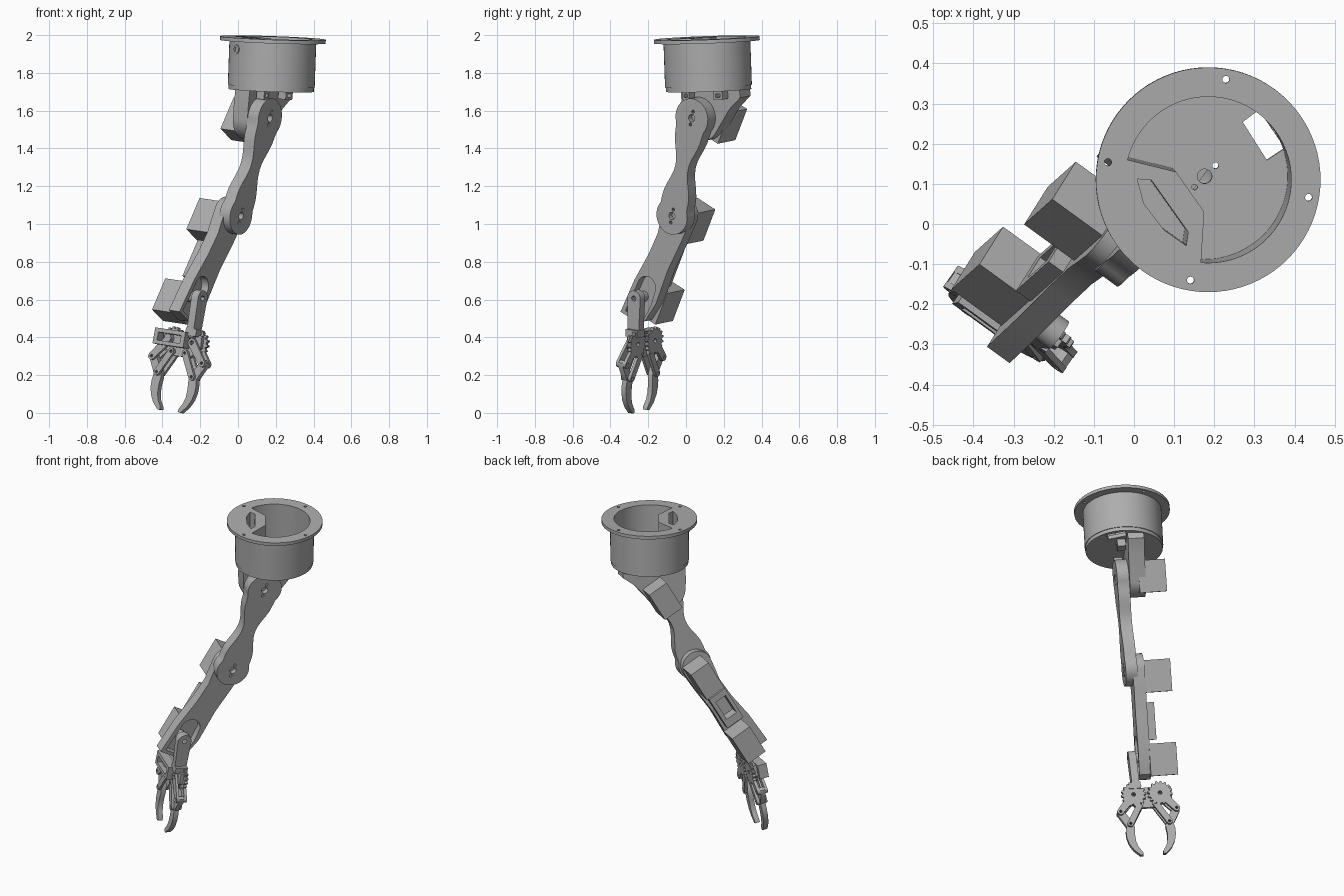
import bpy, bmesh, math
from mathutils import Vector, Matrix

if "Cube" in bpy.data.objects:
    bpy.data.objects.remove(bpy.data.objects["Cube"])

grey = bpy.data.materials.new("plain grey")
grey.diffuse_color = (0.42, 0.42, 0.42, 1)
grey.use_nodes = True
grey.node_tree.nodes["Principled BSDF"].inputs["Base Color"].default_value = grey.diffuse_color


# ---------- helpers ----------
def frame(o, x, y, n):
    m = Matrix((x, y, n)).transposed().to_4x4()
    m.translation = o
    return m


def circle(cx, cy, r, n=24):
    return arc(cx, cy, r, 0, 360 - 360 / n, n)


def arc(cx, cy, r, a0, a1, n=16):
    return [(cx + r * math.cos(math.radians(a0 + (a1 - a0) * i / (n - 1))),
             cy + r * math.sin(math.radians(a0 + (a1 - a0) * i / (n - 1)))) for i in range(n)]


def rect(x0, x1, y0, y1):
    return [(x0, y0), (x1, y0), (x1, y1), (x0, y1)]


def stadium(p, q, r, r2=None):
    a = math.degrees(math.atan2(q[1] - p[1], q[0] - p[0]))
    return arc(*p, r, a + 90, a + 270, 12) + arc(*q, r2 or r, a - 90, a + 90, 12)


def plate(name, fr, t0, t1, outline, *holes):
    """Flat profile with holes, thick from t0 to t1 along the frame normal."""
    cu = bpy.data.curves.new(name, 'CURVE')
    cu.dimensions = '2D'
    cu.fill_mode = 'BOTH'
    cu.extrude = (t1 - t0) / 2
    for loop in (outline,) + holes:
        s = cu.splines.new('POLY')
        s.points.add(len(loop) - 1)
        for p, c in zip(s.points, loop):
            p.co = (c[0], c[1], 0, 1)
        s.use_cyclic_u = True
    tmp = bpy.data.objects.new(name + "_tmp", cu)
    bpy.context.collection.objects.link(tmp)
    ev = tmp.evaluated_get(bpy.context.evaluated_depsgraph_get())
    me = bpy.data.meshes.new_from_object(ev)
    bpy.data.objects.remove(tmp)
    bm = bmesh.new()
    bm.from_mesh(me)
    bm.transform(fr @ Matrix.Translation((0, 0, (t0 + t1) / 2)))
    bmesh.ops.remove_doubles(bm, verts=bm.verts, dist=1e-5)
    bmesh.ops.recalc_face_normals(bm, faces=bm.faces)
    bm.to_mesh(me)
    bm.free()
    me.name = name
    me.materials.clear()
    me.materials.append(grey)
    ob = bpy.data.objects.new(name, me)
    bpy.context.collection.objects.link(ob)
    return ob


# ---------- base drum, slightly tilted ----------
N = Vector((0.035, -0.035, 1)).normalized()
X = (Vector((1, 0, 0)) - N * N.x).normalized()
base = frame(Vector((0.185, 0.11, 1.985)), X, N.cross(X), N)
pocket = arc(0, 0, 0.207, 166, -95, 64) + [(-0.01, -0.08), (-0.08, 0.02)]
window = [(-0.177, 0.002), (-0.142, 0), (-0.05, -0.13), (-0.055, -0.164), (-0.11, -0.125), (-0.16, -0.06)]
bolts = [circle(0.254 * math.cos(a), 0.254 * math.sin(a), 0.009, 12)
         for a in (math.radians(80 + 90 * i) for i in range(4))]
plate("drum_flange", base, -0.02, 0, circle(0, 0, 0.28, 80), pocket, window, *bolts)
plate("drum_wall", base, -0.255, -0.02, circle(0, 0, 0.23, 80), pocket, window)
plate("drum_floor", base, -0.278, -0.255, circle(0, 0, 0.226, 80),
      circle(0, 0, 0.018), circle(0.027, 0.027, 0.008, 12), circle(-0.025, -0.027, 0.007, 12),
      [(0.095, 0.135), (0.135, 0.165), (0.2, 0.07), (0.155, 0.04)])
# screw on the drum wall
r = Vector((-0.19, -0.126, 0)).normalized()
plate("drum_screw", frame(base.translation + Vector((0, 0, -0.06)), Vector((-r.y, r.x, 0)), Vector((0, 0, 1)), r),
      0.215, 0.234, circle(0, 0, 0.024), circle(0, 0, 0.013, 12))

# ---------- arm frames ----------
V = Vector((0.8, -0.58, -0.12)).normalized()          # sideways, joint axis
W = (Vector((0, 0, 1)) - V * V.z).normalized()        # up in the arm plane
F = V.cross(W)                                        # forward in the arm plane


def lean(deg):
    a = math.radians(deg)
    return math.sin(a) * F - math.cos(a) * W, math.cos(a) * F + math.sin(a) * W


shoulder = Vector((0.17, 0.03, 1.56))
elbow = Vector((0.03, -0.085, 1.04))
D, M = lean(29)
wrist = elbow + 0.49 * D

# cable clips under the drum
for i, (x, y, s) in enumerate([(0.135, 0.01, 0.022), (0.255, 0.18, 0.03)]):
    plate(f"drum_clip_{i}", frame(Vector((x, y, 1.68)), F, W, V), -0.03, 0.02,
          rect(-s, s, -0.02, 0.035), rect(-s / 2, s / 2, -0.009, 0.01))

# ---------- shoulder bracket ----------
plate("shoulder_bracket", frame(shoulder, F, W, V), -0.165, -0.07,
      [(0.11, 0.155), (0.11, 0.03)] + arc(-0.01, -0.015, 0.115, 0, -135, 20)
      + [(-0.2, 0.04), (-0.275, 0.1), (-0.275, 0.155)])

# ---------- upper arm ----------
A = (elbow - shoulder).normalized()
A = (A - V * A.dot(V)).normalized()
L = 0.55
waist = [(0.09 + 0.37 * i / 12, 0.064 + 0.022 * math.cos(2 * math.pi * i / 12)) for i in range(13)]
outline = (arc(0, 0, 0.105, 60, 300, 28) + [(x, -y) for x, y in waist]
           + arc(L, 0, 0.1, -120, 120, 28) + waist[::-1])
joint_holes = []
for c in (0, L):
    joint_holes += [circle(c, 0, 0.02, 16), circle(c - 0.036, 0, 0.009, 10), circle(c + 0.036, 0, 0.009, 10)]
upper = frame(shoulder, A, A.cross(V), V)
plate("upper_arm", upper, -0.03, 0, outline, *joint_holes)
plate("upper_arm_inner", upper, -0.07, -0.03, outline)

# ---------- forearm ----------
fore = frame(elbow, D, M, V)
prof = arc(0, 0, 0.09, 80, 270, 24) + [
    (0.12, -0.085), (0.3, -0.07), (0.5, -0.075), (0.62, -0.05), (0.65, 0.0), (0.65, 0.11),
    (0.45, 0.1), (0.28, 0.075), (0.15, 0.068), (0.08, 0.08)]
slot = [(0.63, -0.015), (0.63, 0.085), (0.47, 0.075)] + arc(0.45, 0.015, 0.06, 90, 250, 12) + [(0.52, -0.05), (0.6, -0.04)]
plate("forearm_outer", fore, -0.105, -0.06, prof, slot)
plate("forearm_web", fore, -0.13, -0.105, prof, rect(0.24, 0.37, -0.03, 0.04))
plate("forearm_frame", fore, -0.175, -0.13, rect(0.2, 0.42, -0.055, 0.06), rect(0.24, 0.37, -0.03, 0.04))

# ---------- joint motors ----------
for name, o, d0, m0 in [("shoulder", shoulder, -0.09, -0.132),
                        ("elbow", elbow, -0.047, -0.079), ("wrist", wrist, -0.047, -0.079)]:
    plate(name + "_motor", frame(o, D, M, V), -0.285, -0.125, rect(d0, d0 + 0.19, m0, m0 + 0.126))

# ---------- wrist bracket ----------
wf = frame(wrist, F, W, V)
plate("wrist_bracket", wf, -0.055, -0.01, stadium((0.045, -0.01), (0.065, -0.2), 0.042, 0.035),
      circle(0.045, -0.01, 0.014, 12))
plate("wrist_shaft", wf, -0.115, -0.05, circle(0.045, -0.01, 0.028))

# ---------- gripper ----------
G, GN = lean(8)
hand = frame(Vector((-0.295, -0.24, 0.378)), V, G, GN)
plate("palm", hand, -0.02, 0.0,
      [(-0.12, -0.045), (0.12, -0.045), (0.125, 0.02), (0.065, 0.08), (-0.065, 0.08), (-0.125, 0.02)],
      circle(0.078, 0, 0.012, 12), circle(-0.078, 0, 0.012, 12))
plate("servo_frame", hand, 0.0, 0.055, rect(-0.15, 0.05, -0.05, 0.035), rect(-0.125, 0.025, -0.028, 0.015))
plate("servo_disc", hand, 0.0, 0.03, circle(-0.078, -0.006, 0.022))
plate("palm_mount", hand, -0.045, 0.03, rect(0.03, 0.1, -0.075, -0.035))

for side, s in (("right", 1), ("left", -1)):
    def mir(pts):
        return [(s * x, y) for x, y in pts]
    gc, outer, inner, low = (0.078, 0), (0.165, 0.10), (0.045, 0.06), (0.115, 0.18)
    # toothed gear
    teeth = []
    for i in range(64):
        a = 2 * math.pi * (i + 0.5 * (s < 0) * 2) / 64
        rr = 0.074 if i % 4 < 2 else 0.062
        teeth.append((gc[0] + rr * math.cos(a), rr * math.sin(a)))
    plate(side + "_gear", hand, -0.04, -0.02, mir(teeth), mir(circle(*gc, 0.012, 12)))
    # paired links
    for k, (t0, t1) in enumerate([(-0.04, -0.022), (0.008, 0.024)]):
        plate(f"{side}_drive_link_{k}", hand, t0, t1, mir(stadium(gc, outer, 0.024, 0.02)),
              mir(circle(*gc, 0.012, 12)), mir(circle(*outer, 0.008, 10)))
        plate(f"{side}_inner_link_{k}", hand, t0, t1, mir(stadium(inner, low, 0.018)),
              mir(circle(*inner, 0.008, 10)), mir(circle(*low, 0.008, 10)))
    # pivot pin of the inner link
    plate(side + "_pivot_sleeve", hand, -0.04, 0.024, mir(circle(*inner, 0.015, 16)), mir(circle(*inner, 0.008, 10)))
    # curved finger
    plate(side + "_finger", hand, -0.022, 0.008, mir(
        [(0.148, 0.088), (0.165, 0.08), (0.183, 0.092), (0.183, 0.115), (0.14, 0.19), (0.146, 0.225),
         (0.145, 0.26), (0.135, 0.3), (0.112, 0.34), (0.075, 0.376), (0.058, 0.374), (0.06, 0.358),
         (0.082, 0.325), (0.093, 0.29), (0.095, 0.25), (0.09, 0.2), (0.1, 0.165)]),
        mir(circle(*outer, 0.008, 10)), mir(circle(*low, 0.008, 10)))

# ---------- smooth the round parts ----------
bpy.ops.object.select_all(action='DESELECT')
for ob in bpy.context.scene.objects:
    ob.select_set(True)
    bpy.context.view_layer.objects.active = ob
bpy.ops.object.shade_smooth_by_angle(angle=math.radians(30))
